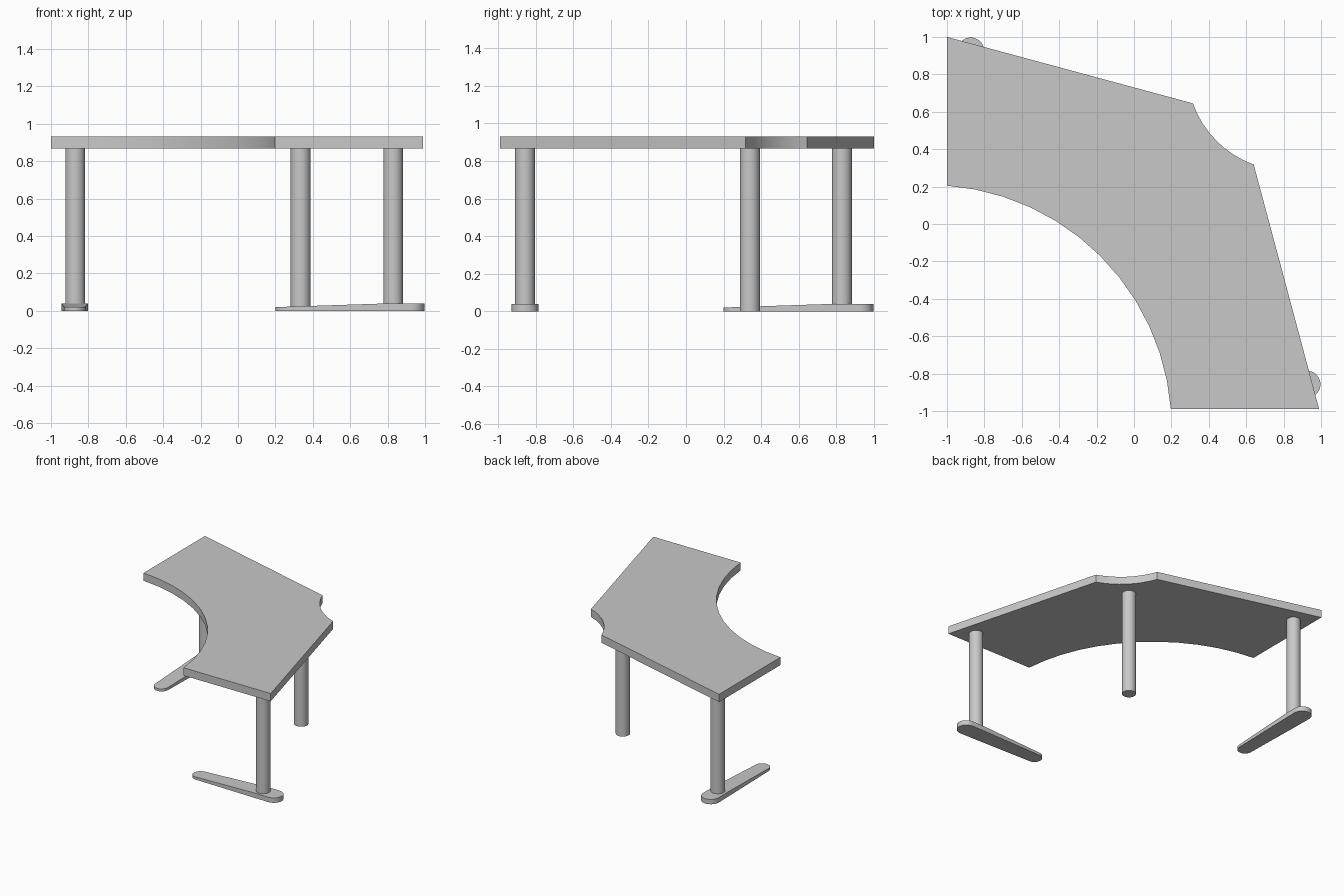
import bpy, bmesh, math
from mathutils import Vector

cube = bpy.data.objects.get("Cube")
if cube:
    bpy.data.objects.remove(cube, do_unlink=True)

grey = bpy.data.materials.new("light grey")
colour = (0.58, 0.58, 0.58, 1)
grey.diffuse_color = colour
grey.use_nodes = True
grey.node_tree.nodes["Principled BSDF"].inputs["Base Color"].default_value = colour


def finish(name, bm):
    """Turn a bmesh into a shaded, coloured object."""
    bmesh.ops.recalc_face_normals(bm, faces=bm.faces)
    mesh = bpy.data.meshes.new(name)
    bm.to_mesh(mesh)
    bm.free()
    mesh.materials.append(grey)
    obj = bpy.data.objects.new(name, mesh)
    bpy.context.collection.objects.link(obj)
    bpy.ops.object.select_all(action='DESELECT')
    obj.select_set(True)
    bpy.context.view_layer.objects.active = obj
    bpy.ops.object.shade_smooth_by_angle(angle=math.radians(35))
    return obj


def arc(a, b, sag, bulge, segments):
    """Points of a circular arc from a to b, bulging by sag towards bulge."""
    a, b, d = Vector(a), Vector(b), Vector(bulge).normalized()
    half = (b - a).length / 2
    radius = (half * half + sag * sag) / (2 * sag)
    centre = (a + b) / 2 - d * (radius - sag)
    along = (b - a).normalized()
    sweep = math.asin(half / radius)
    angles = [sweep * (2 * i / segments - 1) for i in range(segments + 1)]
    return [centre + radius * (d * math.cos(t) + along * math.sin(t)) for t in angles]


# Table top: corner outline with a wide inner curve and a small outer notch
TOP_LOW, TOP_HIGH = 0.867, 0.931
outline = [Vector((-1, 1))]
outline += arc((0.315, 0.645), (0.64, 0.318), 0.052, (-1, -1), 8)
outline += [Vector((0.99, -0.99))]
outline += arc((0.197, -0.99), (-1, 0.205), 0.313, (1, 1), 12)
bm = bmesh.new()
base = bm.faces.new([bm.verts.new((p.x, p.y, TOP_LOW)) for p in outline])
new = bmesh.ops.extrude_face_region(bm, geom=[base], use_keep_orig=True)["geom"]
bmesh.ops.translate(bm, vec=(0, 0, TOP_HIGH - TOP_LOW),
                    verts=[v for v in new if isinstance(v, bmesh.types.BMVert)])
finish("table_top", bm)


# Round legs
def leg(name, x, y, bottom):
    bm = bmesh.new()
    bmesh.ops.create_cone(bm, cap_ends=True, segments=32, radius1=0.053,
                          radius2=0.053, depth=TOP_LOW - bottom)
    bmesh.ops.translate(bm, verts=bm.verts, vec=(x, y, (TOP_LOW + bottom) / 2))
    finish(name, bm)


leg("right_leg", -0.87, 0.83, 0.03)
leg("corner_leg", 0.335, 0.34, 0)
leg("left_leg", 0.83, -0.857, 0.03)


# Feet: rounded bars that thin and narrow towards the inner end
def foot(name, place):
    wide, narrow, inner, outer, steps = 0.072, 0.058, 0.2, 0.997, 8
    stations = []
    for i in range(steps + 1):
        t = math.pi / 2 * i / steps
        stations.append((inner + narrow * (1 - math.cos(t)), narrow * math.sin(t)))
    stations.append((0.8, 0.070))
    for i in range(steps + 1):
        t = math.pi / 2 * i / steps
        stations.append((outer - wide * (1 - math.sin(t)), wide * math.cos(t)))
    bm = bmesh.new()
    rows = []
    for u, w in stations:
        height = 0.02 + 0.02 * min(1, (u - inner) / (0.8 - inner))
        corners = ((-w, 0), (w, 0), (w, height), (-w, height))
        rows.append([bm.verts.new((*place(u, v), z)) for v, z in corners])
    for a, b in zip(rows, rows[1:]):
        for k in range(4):
            n = (k + 1) % 4
            bm.faces.new((a[k], a[n], b[n], b[k]))
    bmesh.ops.remove_doubles(bm, verts=bm.verts, dist=1e-5)
    finish(name, bm)


foot("left_foot", lambda u, v: (u, -0.857 + v))
foot("right_foot", lambda u, v: (-0.873 + v, u))
